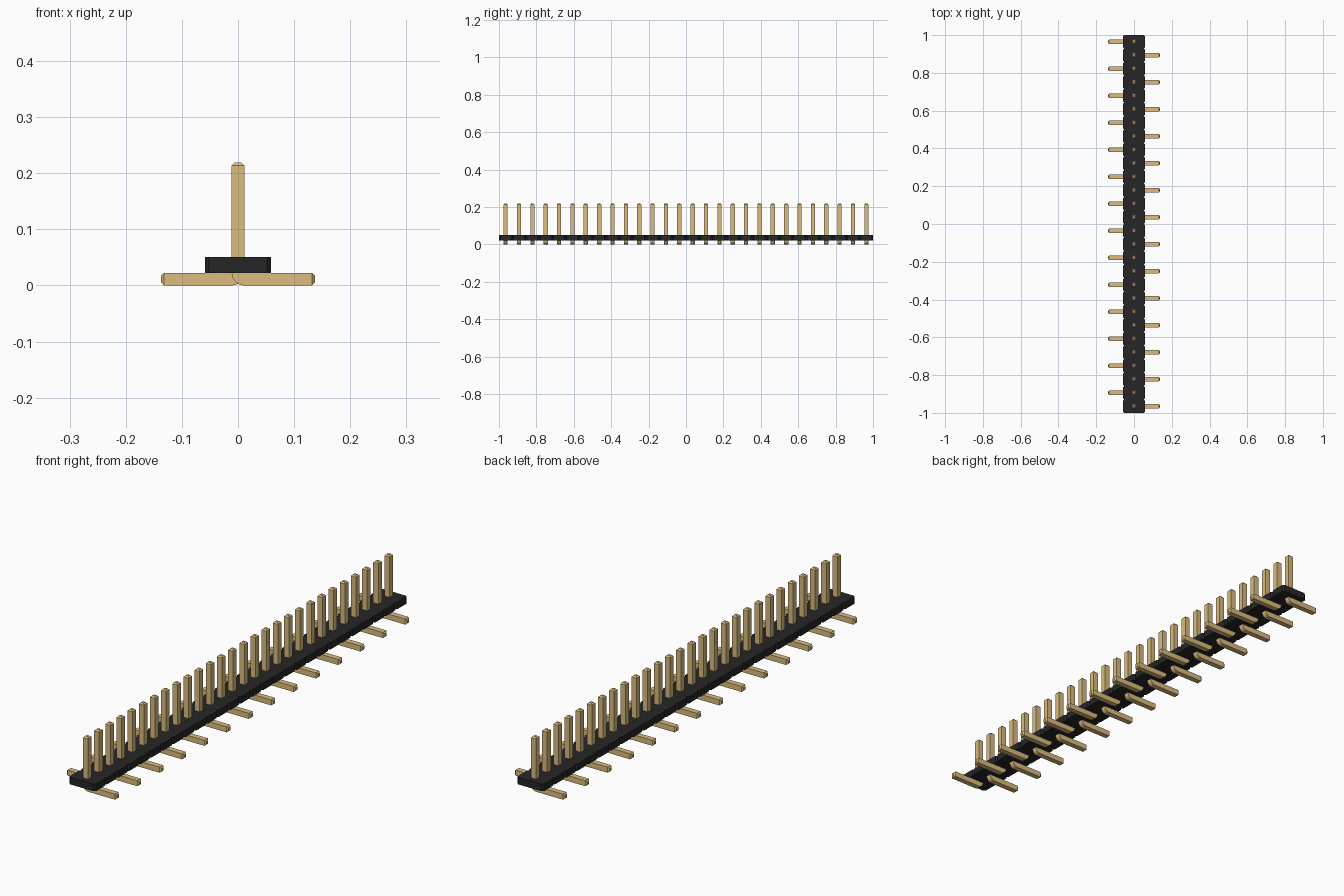
import bpy, bmesh, math

cube = bpy.data.objects.get("Cube")
if cube:
    bpy.data.objects.remove(cube, do_unlink=True)

COUNT = 28
PITCH = 2 / COUNT
PIN = 0.0225             # square pin thickness
PIN_TOP, FOOT_REACH = 0.2195, 0.1375
TIP = 0.0056             # length and inset of the pin tip bevels
BODY_HALF, BODY_TOP = 0.059, 0.0506
NOTCH = PITCH / 10       # corner chamfer of each housing cell


def material(name, color):
    mat = bpy.data.materials.new(name)
    mat.use_nodes = True
    mat.diffuse_color = (*color, 1)
    mat.node_tree.nodes["Principled BSDF"].inputs["Base Color"].default_value = (*color, 1)
    return mat


def prism(name, points, offset, mat):
    """Extrude a flat outline by the offset; return its mesh and bmesh."""
    mesh = bpy.data.meshes.new(name)
    mesh.materials.append(mat)
    bm = bmesh.new()
    face = bm.faces.new([bm.verts.new(p) for p in points])
    grown = bmesh.ops.extrude_face_region(bm, geom=[face])["geom"]
    verts = [v for v in grown if isinstance(v, bmesh.types.BMVert)]
    bmesh.ops.translate(bm, verts=verts, vec=offset)
    bmesh.ops.recalc_face_normals(bm, faces=bm.faces)
    return mesh, bm


def finish(mesh, bm):
    bm.to_mesh(mesh)
    bm.free()


def add_object(name, mesh):
    obj = bpy.data.objects.new(name, mesh)
    bpy.context.collection.objects.link(obj)
    return obj


black = material("black plastic", (0.0195, 0.019, 0.019))
gold = material("gold metal", (0.708, 0.504, 0.211))

# Housing: a strip of cells with chamfered corners
right_side = []
for i in range(COUNT):
    y = -1 + i * PITCH
    right_side += [(BODY_HALF - NOTCH, y), (BODY_HALF, y + NOTCH),
                   (BODY_HALF, y + PITCH - NOTCH)]
right_side.append((BODY_HALF - NOTCH, 1))
outline = right_side + [(-x, -y) for x, y in right_side]
mesh, bm = prism("housing", [(x, y, PIN) for x, y in outline],
                 (0, 0, BODY_TOP - PIN), black)
finish(mesh, bm)
add_object("housing", mesh)

# Pin: an L profile with a rounded outer bend
half = PIN / 2
bend = [(half - PIN * math.cos(a), PIN - PIN * math.sin(a))
        for a in (math.radians(d) for d in range(0, 91, 15))]
profile = bend + [(FOOT_REACH - TIP, 0), (FOOT_REACH - TIP, PIN), (half, PIN),
                  (half, PIN_TOP - TIP), (-half, PIN_TOP - TIP)]
pin_mesh, bm = prism("pin", [(x, -half, z) for x, z in profile], (0, PIN, 0), gold)

# Bevelled tips on the post and the foot
bm.normal_update()
tips = [f for f in bm.faces
        if f.calc_center_median().z > PIN_TOP - TIP * 1.1 and f.normal.z > 0.9
        or f.calc_center_median().x > FOOT_REACH - TIP * 1.1 and f.normal.x > 0.9]
bmesh.ops.inset_individual(bm, faces=tips, thickness=PIN / 4, depth=TIP,
                           use_even_offset=True)
finish(pin_mesh, bm)

# Row of pins with feet alternating left and right
for i in range(COUNT):
    pin = add_object(f"pin_{i + 1}", pin_mesh)
    pin.location.y = -1 + (i + 0.5) * PITCH
    pin.rotation_euler.z = math.pi * (i % 2)
